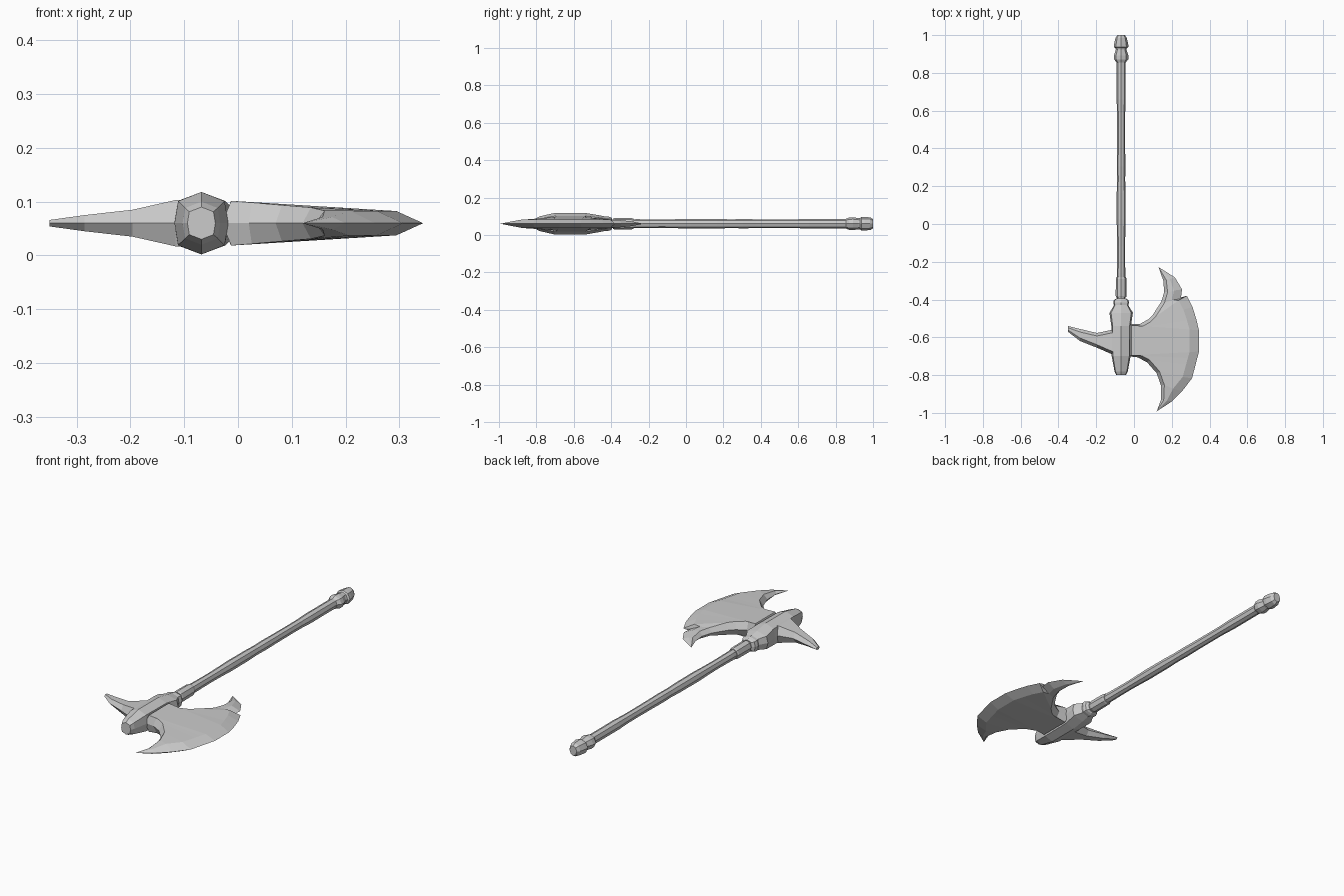
import bpy, bmesh, math, random
from mathutils import Vector as V

if "Cube" in bpy.data.objects:
    bpy.data.objects.remove(bpy.data.objects["Cube"])

random.seed(4)
CX, CZ = -0.068, 0.06      # shaft axis


def loft(name, rings):
    """Skin closed rings of equal length, cap the ends, flat faces."""
    bm = bmesh.new()
    rows = [[bm.verts.new(p) for p in r] for r in rings]
    n = len(rows[0])
    for a, b in zip(rows, rows[1:]):
        for i in range(n):
            j = (i + 1) % n
            bm.faces.new((a[i], a[j], b[j], b[i]))
    bm.faces.new(rows[0])
    bm.faces.new(rows[-1])
    bmesh.ops.remove_doubles(bm, verts=bm.verts, dist=0.0005)
    bmesh.ops.recalc_face_normals(bm, faces=bm.faces)
    me = bpy.data.meshes.new(name)
    bm.to_mesh(me)
    bm.free()
    ob = bpy.data.objects.new(name, me)
    bpy.context.collection.objects.link(ob)
    return ob


def turned(name, profile, wide=1.0):
    """Eight-sided turned part along y from (y, half width, half height)."""
    rings = []
    for y, rx, rz in profile:
        ring = []
        for i in range(8):
            c, s = math.cos(i * math.pi / 4), math.sin(i * math.pi / 4)
            k = wide if i % 2 else 1.0
            ring.append((CX + rx * c * k, y, CZ + rz * s))
        rings.append(ring)
    return loft(name, rings)


def section(a, ra, rb, b, h):
    """Bevelled six-point section: edges on the mid plane, rims at +-h."""
    return [(p.x, p.y, CZ + z) for p, z in
            ((a, 0), (ra, h), (rb, h), (b, 0), (rb, -h), (ra, -h))]


# Shaft: slightly uneven octagonal pole
shaft = []
for i in range(19):
    r = 0.0225 + random.uniform(-0.002, 0.002)
    shaft.append((-0.40 + i * 1.27 / 18, r, r + 0.002))
turned("shaft", shaft)

# Collar below the head
turned("collar", [(-.39, .026, .028), (-.38, .029, .031), (-.29, .028, .03), (-.28, .025, .027)])

# Pommel in two knobs
turned("pommel", [(.855, .024, .026), (.872, .038, .033), (.893, .038, .034), (.922, .028, .03),
                  (.931, .03, .03), (.937, .039, .036), (.955, .037, .036), (.985, .03, .034),
                  (1.0, .02, .025)])

# Socket around the shaft
turned("socket", [(-.80, .026, .03), (-.78, .035, .04), (-.70, .05, .058), (-.54, .052, .058),
                  (-.47, .062, .046), (-.43, .038, .038), (-.415, .042, .038),
                  (-.402, .038, .034), (-.395, .026, .028)], wide=1.22)

# Back spike: x, lower y, upper y, half thickness
spike = []
for x, y0, y1, h in [(-.35, -.57, -.54, .006), (-.285, -.62, -.556, .015),
                     (-.196, -.655, -.577, .025), (-.116, -.69, -.56, .043),
                     (-.05, -.70, -.54, .046)]:
    d = min(.016, (y1 - y0) * .3)
    spike.append(section(V((x, y0)), V((x, y0 + d)), V((x, y1 - d)), V((x, y1)), h))
loft("back_spike", spike)

# Blade: inner edge point and cutting edge point, from lower horn to upper horn
stations = [(.12, -.992, .12, -.992), (.143, -.93, .20, -.94), (.143, -.855, .255, -.885),
            (.12, -.79, .307, -.817), (.07, -.733, .326, -.745), (.02, -.706, .335, -.71),
            (-.03, -.70, .344, -.675), (-.03, -.53, .344, -.563), (.03, -.53, .33, -.505),
            (.075, -.505, .31, -.44), (.10, -.48, .28, -.38), (.145, -.41, .248, -.396),
            (.16, -.36, .254, -.346), (.155, -.30, .217, -.283), (.13, -.228, .13, -.228)]


def thickness(x):
    pts = [(-.03, .043), (.10, .032), (.21, .023), (.40, .022)]
    for (x0, h0), (x1, h1) in zip(pts, pts[1:]):
        if x <= x1:
            return h0 + (h1 - h0) * max(0, x - x0) / (x1 - x0)


blade = []
for i, (ax, ay, bx, by) in enumerate(stations):
    a, b = V((ax, ay)), V((bx, by))
    width = (b - a).length
    if width < .001:
        blade.append(section(a, a, b, b, 0))
        continue
    p, q = stations[i - 1], stations[i + 1]
    normal = V((q[1] - p[1], p[0] - q[0])).normalized()
    ra = a + normal * min(.018, width * .25)
    rb = b + (a - b) * min(.05 / width, .45)
    blade.append(section(a, ra, rb, b, min(thickness(ra.x), width * .2)))
    # rim near the cutting edge is thinner than the root
    h = min(thickness(rb.x), width * .2)
    for k, sgn in ((2, 1), (4, -1)):
        blade[-1][k] = (rb.x, rb.y, CZ + sgn * h)
loft("blade", blade)
